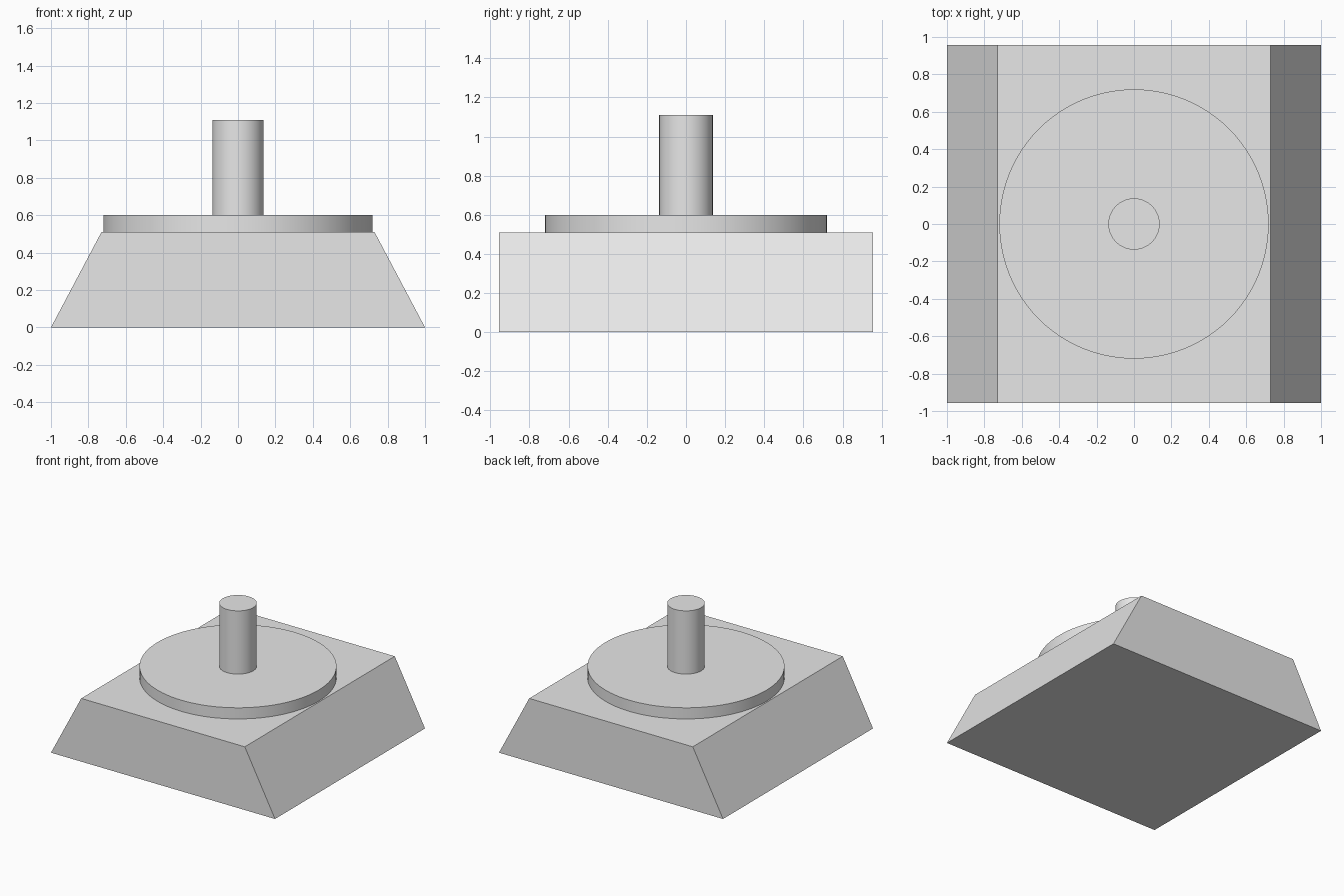
import bpy
import bmesh
import math

default = bpy.data.objects.get("Cube")
if default:
    bpy.data.objects.remove(default, do_unlink=True)

# Single plain grey material
grey = bpy.data.materials.new("light grey")
grey.use_nodes = True
colour = (0.8, 0.8, 0.8, 1.0)
grey.diffuse_color = colour
grey.node_tree.nodes["Principled BSDF"].inputs["Base Color"].default_value = colour

BASE_TOP, DISC_TOP, POST_TOP = 0.51, 0.60, 1.11


def add_cylinder(name, radius, bottom, top):
    bpy.ops.mesh.primitive_cylinder_add(
        vertices=96, radius=radius, depth=top - bottom,
        location=(0, 0, (bottom + top) / 2))
    obj = bpy.context.object
    obj.name = name
    obj.data.materials.append(grey)
    bpy.ops.object.shade_smooth_by_angle(angle=math.radians(30))
    return obj


# Base: trapezoid profile extruded from front to back
half_depth = 0.956
profile = [(-1, 0), (1, 0), (0.73, BASE_TOP), (-0.73, BASE_TOP)]
bm = bmesh.new()
front = bm.faces.new([bm.verts.new((x, -half_depth, z)) for x, z in profile])
back = bmesh.ops.extrude_face_region(bm, geom=[front])["geom"]
bmesh.ops.translate(bm, vec=(0, 2 * half_depth, 0),
                    verts=[v for v in back if isinstance(v, bmesh.types.BMVert)])
bmesh.ops.recalc_face_normals(bm, faces=bm.faces)
mesh = bpy.data.meshes.new("base")
bm.to_mesh(mesh)
bm.free()
mesh.materials.append(grey)
bpy.context.collection.objects.link(bpy.data.objects.new("base", mesh))

# Round plate and central post
add_cylinder("round_plate", 0.72, BASE_TOP, DISC_TOP)
add_cylinder("post", 0.137, DISC_TOP, POST_TOP)
